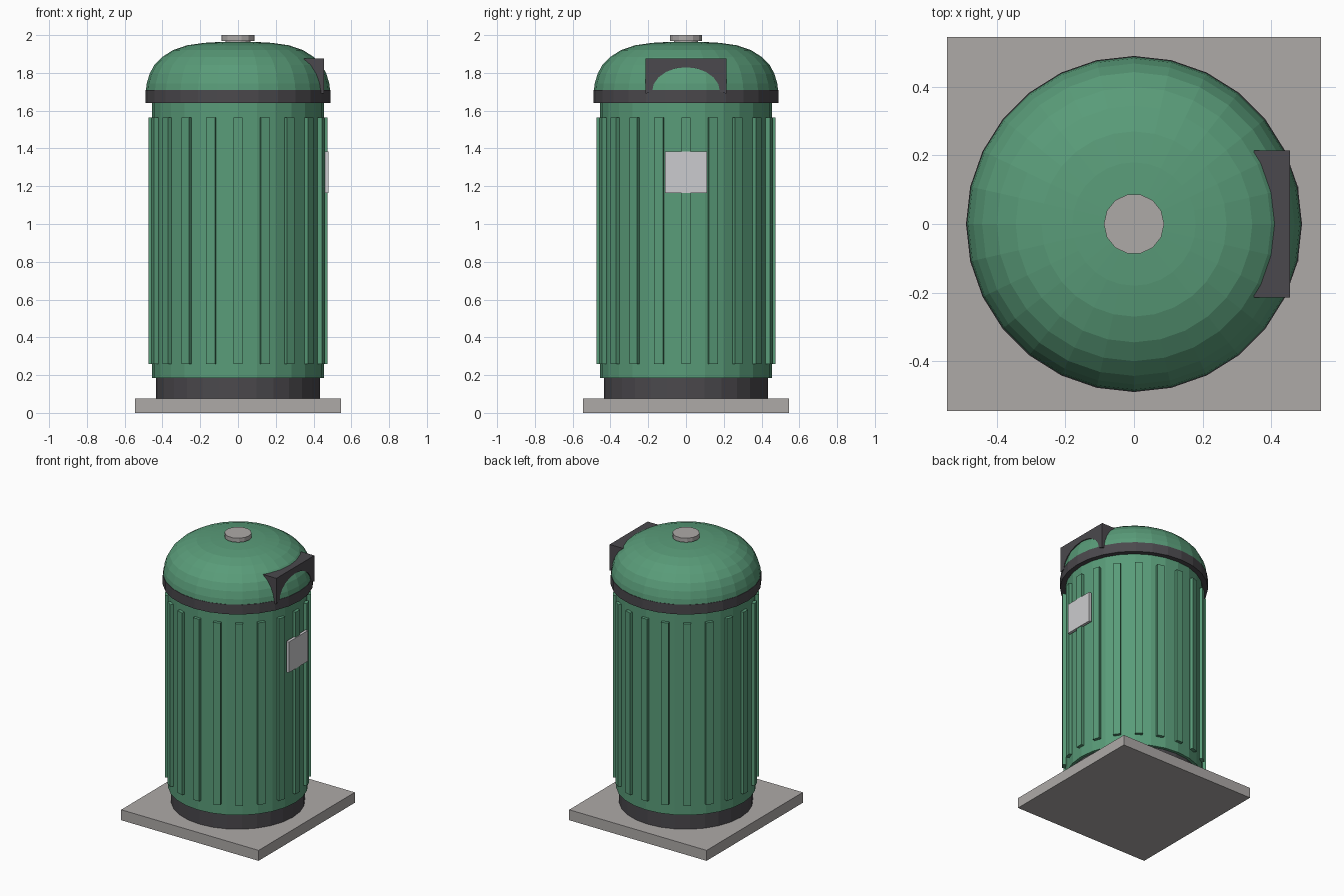
import bpy
import bmesh
from math import sin, cos, pi, tau
from mathutils import Matrix

cube = bpy.data.objects.get("Cube")
if cube:
    bpy.data.objects.remove(cube, do_unlink=True)


def material(name, rgb):
    mat = bpy.data.materials.new(name)
    mat.use_nodes = True
    colour = (*rgb, 1.0)
    mat.diffuse_color = colour
    bsdf = next(n for n in mat.node_tree.nodes if n.type == 'BSDF_PRINCIPLED')
    bsdf.inputs["Base Color"].default_value = colour
    return mat


GREEN = material("bin_green", (0.10, 0.33, 0.19))
DARK = material("dark_grey", (0.07, 0.066, 0.074))
STONE = material("stone_grey", (0.42, 0.40, 0.39))
LIGHT = material("light_grey", (0.60, 0.60, 0.62))


def finish(name, bm, mat):
    bmesh.ops.recalc_face_normals(bm, faces=bm.faces)
    mesh = bpy.data.meshes.new(name)
    bm.to_mesh(mesh)
    bm.free()
    mesh.materials.append(mat)
    obj = bpy.data.objects.new(name, mesh)
    bpy.context.collection.objects.link(obj)
    return obj


def lathe(name, profile, mat, sides=28):
    """Closed solid of revolution from (radius, height) pairs."""
    bm = bmesh.new()
    rings = [[bm.verts.new((r * cos(tau * i / sides), r * sin(tau * i / sides), z))
              for i in range(sides)] for r, z in profile]
    for low, high in zip(rings, rings[1:]):
        for i in range(sides):
            j = (i + 1) % sides
            bm.faces.new((low[i], low[j], high[j], high[i]))
    bm.faces.new(rings[0])
    bm.faces.new(rings[-1])
    return finish(name, bm, mat)


def add_box(bm, low, high, turn=0.0):
    size = [b - a for a, b in zip(low, high)]
    mid = [(a + b) / 2 for a, b in zip(low, high)]
    matrix = (Matrix.Rotation(turn, 4, 'Z') @ Matrix.Translation(mid)
              @ Matrix.Diagonal((*size, 1)))
    bmesh.ops.create_cube(bm, size=1, matrix=matrix)


def box(name, low, high, mat):
    bm = bmesh.new()
    add_box(bm, low, high)
    return finish(name, bm, mat)


# Ground slab and bin body
box("ground_slab", (-0.545, -0.545, 0), (0.545, 0.545, 0.075), STONE)
lathe("base_ring", [(0.435, 0.07), (0.435, 0.19)], DARK)
lathe("bin_body", [(0.455, 0.185), (0.455, 1.65)], GREEN)

# Vertical ribs around the body
RIBS = 20
bm = bmesh.new()
for i in range(RIBS):
    add_box(bm, (0.43, -0.025, 0.26), (0.475, 0.025, 1.565), tau * i / RIBS)
finish("body_ribs", bm, GREEN)

# Lid: dark rim, dome and top knob
lathe("lid_rim", [(0.49, 1.64), (0.49, 1.71)], DARK)
lathe("lid_dome", [(0.488, 1.705), (0.483, 1.745), (0.468, 1.795), (0.443, 1.842),
                   (0.40, 1.885), (0.345, 1.92), (0.27, 1.946), (0.18, 1.959),
                   (0.09, 1.964)], GREEN)
lathe("knob_stem", [(0.065, 1.955), (0.065, 1.975)], STONE, 14)
lathe("lid_knob", [(0.088, 1.97), (0.088, 2.0)], STONE, 14)

# Hood over the opening: a block with an arch cut through it
outline = [(-0.215, 1.69), (-0.215, 1.875), (0.215, 1.875), (0.215, 1.69)]
ARCH = 10
outline += [(0.18 * cos(pi * i / ARCH), 1.70 + 0.13 * sin(pi * i / ARCH))
            for i in range(ARCH + 1)]
bm = bmesh.new()
face = bm.faces.new([bm.verts.new((0.35, y, z)) for y, z in outline])
pushed = bmesh.ops.extrude_face_region(bm, geom=[face], use_keep_orig=True)
moved = [g for g in pushed["geom"] if isinstance(g, bmesh.types.BMVert)]
bmesh.ops.translate(bm, verts=moved, vec=(0.105, 0, 0))
finish("opening_hood", bm, DARK)

# Notice plate on the side
box("notice_plate", (0.46, -0.11, 1.165), (0.48, 0.11, 1.385), LIGHT)
